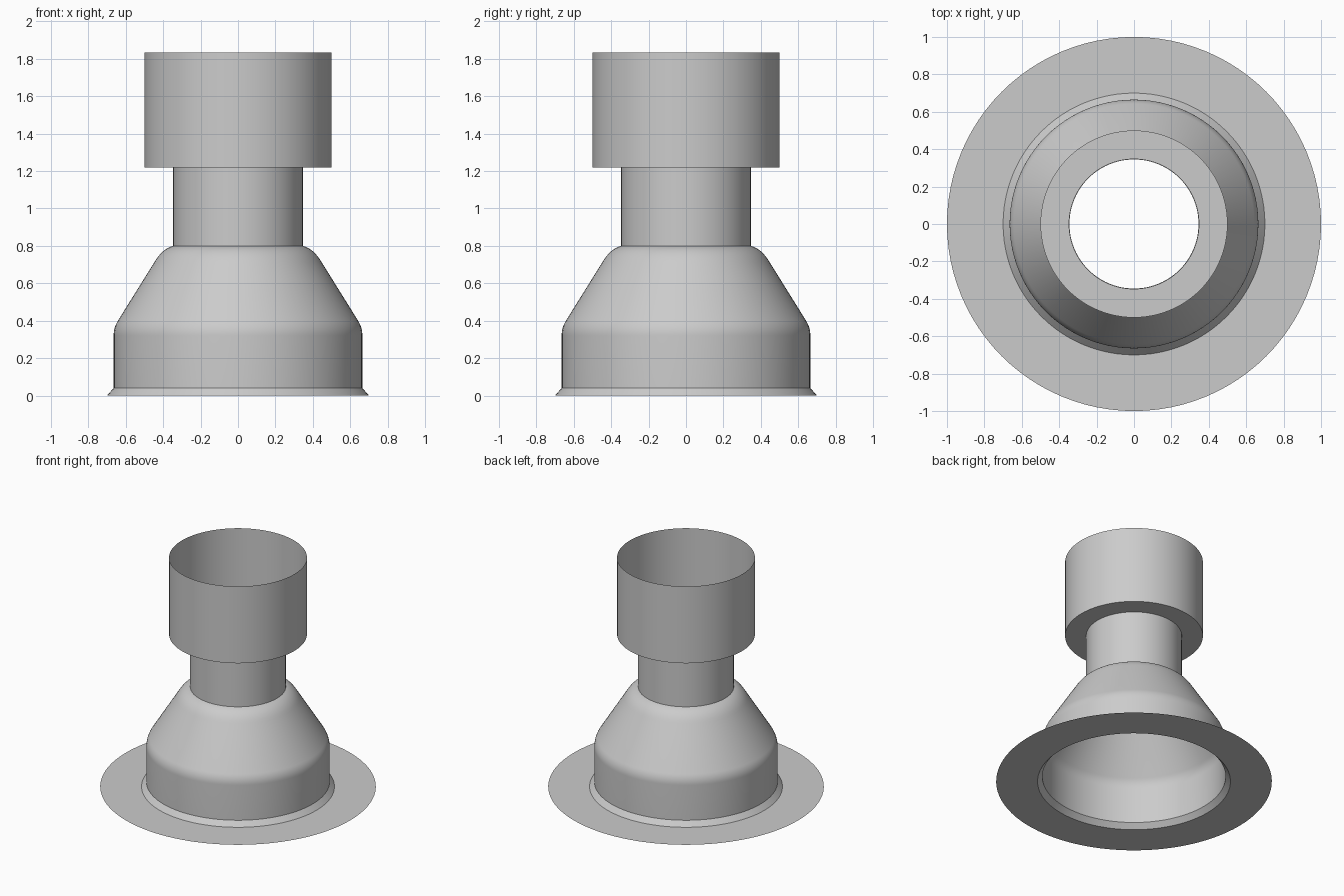
import bpy
import bmesh
import math
from mathutils import Vector

cube = bpy.data.objects.get("Cube")
if cube:
    bpy.data.objects.remove(cube, do_unlink=True)

SEGMENTS = 96

grey = bpy.data.materials.new("plain grey")
grey.use_nodes = True
colour = (0.6, 0.6, 0.6, 1)
grey.diffuse_color = colour
grey.node_tree.nodes["Principled BSDF"].inputs["Base Color"].default_value = colour


def bend(start, corner, end, steps=8):
    """Points of a rounded corner, as (radius, height)."""
    a, b, c = Vector(start), Vector(corner), Vector(end)
    ts = [i / steps for i in range(steps + 1)]
    return [tuple(a * (1 - t) ** 2 + b * 2 * t * (1 - t) + c * t * t) for t in ts]


def revolve(name, profile):
    """Thin open shell from a profile listed bottom to top (or outside in)."""
    bm = bmesh.new()
    rings = []
    for r, z in profile:
        angles = [2 * math.pi * i / SEGMENTS for i in range(SEGMENTS)]
        rings.append([bm.verts.new((r * math.cos(a), r * math.sin(a), z)) for a in angles])
    for low, high in zip(rings, rings[1:]):
        for i in range(SEGMENTS):
            j = (i + 1) % SEGMENTS
            bm.faces.new((low[i], low[j], high[j], high[i]))
    mesh = bpy.data.meshes.new(name)
    bm.to_mesh(mesh)
    bm.free()
    mesh.materials.append(grey)
    obj = bpy.data.objects.new(name, mesh)
    bpy.context.collection.objects.link(obj)
    bpy.ops.object.select_all(action="DESELECT")
    obj.select_set(True)
    bpy.context.view_layer.objects.active = obj
    bpy.ops.object.shade_smooth_by_angle(angle=math.radians(30))
    return obj


# Flat base flange and the short flare rising from it
revolve("base_flange", [(1.0, 0), (0.70, 0)])
revolve("base_flare", [(0.70, 0), (0.665, 0.04)])

# Bell: straight skirt, sloped cone and rounded shoulder
skirt_bend = bend((0.665, 0.32), (0.665, 0.363), (0.642, 0.40))
shoulder_bend = bend((0.447, 0.713), (0.405, 0.785), (0.345, 0.80))
revolve("bell_body", [(0.665, 0.04)] + skirt_bend + shoulder_bend)

# Neck tube
revolve("neck", [(0.347, 0.80), (0.347, 1.22)])

# Ledge and open socket on top
revolve("socket_ledge", [(0.347, 1.22), (0.50, 1.22)])
revolve("socket_wall", [(0.50, 1.22), (0.50, 1.835)])
